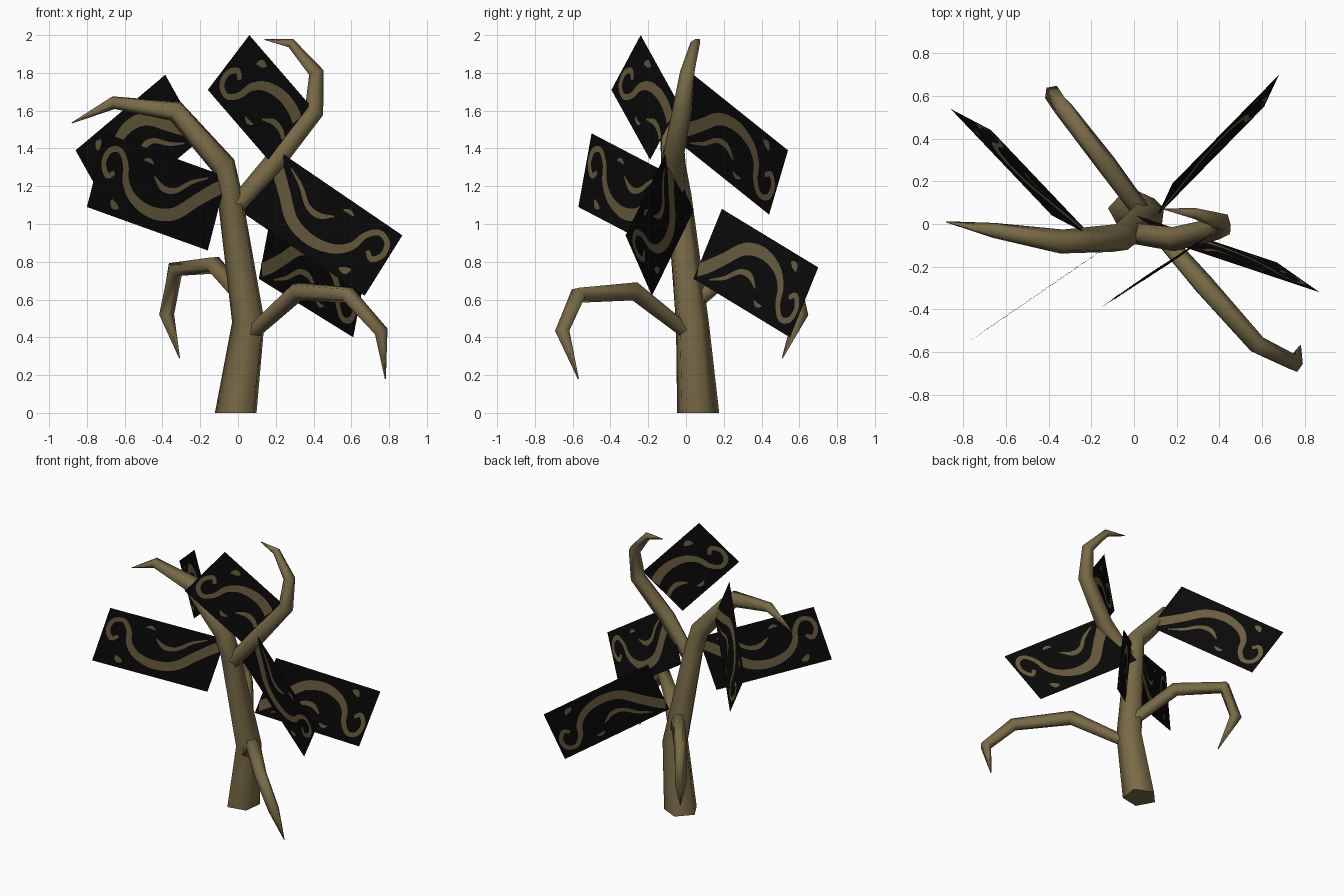
import bpy
import bmesh
import math
from mathutils import Vector

cube = bpy.data.objects.get("Cube")
if cube:
    bpy.data.objects.remove(cube, do_unlink=True)


def make_material(name, rgb):
    mat = bpy.data.materials.new(name)
    mat.use_nodes = True
    mat.diffuse_color = (*rgb, 1)
    bsdf = next(n for n in mat.node_tree.nodes if n.type == 'BSDF_PRINCIPLED')
    bsdf.inputs["Base Color"].default_value = (*rgb, 1)
    bsdf.inputs["Roughness"].default_value = 0.9
    return mat


BARK = make_material("olive bark", (0.19, 0.145, 0.062))
BLACK = make_material("leaf black", (0.003, 0.003, 0.003))
VINE = make_material("vine olive", (0.15, 0.115, 0.05))


def finish(name, bm, materials):
    mesh = bpy.data.meshes.new(name)
    bm.to_mesh(mesh)
    bm.free()
    for mat in materials:
        mesh.materials.append(mat)
    obj = bpy.data.objects.new(name, mesh)
    bpy.context.collection.objects.link(obj)
    return obj


# Tapered limb: rings carried along a path of (x, y, z, radius)
def limb(name, path, sides=5, turn=0.0):
    bm = bmesh.new()
    points = [Vector(p[:3]) for p in path]
    steps = [(b - a).normalized() for a, b in zip(points, points[1:])]
    normals = [steps[0]] + [(a + b).normalized() for a, b in zip(steps, steps[1:])] + [steps[-1]]
    if points[0].z == 0:
        normals[0] = Vector((0, 0, 1))
    across = normals[0].orthogonal().normalized()
    if points[0].z == 0:
        across = Vector((1, 0, 0))
    rings = []
    for point, normal, entry in zip(points, normals, path):
        across = (across - normal * across.dot(normal)).normalized()
        side = normal.cross(across)
        ring = []
        for i in range(sides):
            a = turn + math.tau * i / sides
            ring.append(bm.verts.new(point + entry[3] * (across * math.cos(a) + side * math.sin(a))))
        rings.append(ring)
    for low, high in zip(rings, rings[1:]):
        for i in range(sides):
            j = (i + 1) % sides
            bm.faces.new((low[i], low[j], high[j], high[i])).smooth = True
    # Flat end caps with crisp rims
    for ring in (rings[0][::-1], rings[-1]):
        cap = bm.faces.new(ring)
        for edge in cap.edges:
            edge.smooth = False
    return finish(name, bm, [BARK])


limb("trunk", [(-0.005, 0.06, 0, 0.118), (0.06, 0.03, 0.48, 0.092),
               (-0.04, -0.04, 1.15, 0.07), (-0.075, -0.07, 1.31, 0.07),
               (-0.33, -0.085, 1.6, 0.06), (-0.66, -0.03, 1.645, 0.037),
               (-0.88, 0.01, 1.535, 0.003)], turn=math.radians(245))
limb("upper_branch", [(-0.02, -0.04, 1.08, 0.05), (0.2, -0.07, 1.33, 0.06),
                      (0.405, -0.02, 1.59, 0.055), (0.415, 0.01, 1.8, 0.042),
                      (0.28, 0.05, 1.955, 0.027), (0.14, 0.07, 1.977, 0.003)])
limb("lower_front_branch", [(0.06, 0.02, 0.41, 0.04), (0.32, -0.28, 0.645, 0.052),
                            (0.58, -0.57, 0.625, 0.046), (0.755, -0.655, 0.43, 0.04),
                            (0.78, -0.57, 0.18, 0.003)])
limb("lower_back_branch", [(0.04, 0.05, 0.59, 0.045), (-0.13, 0.28, 0.785, 0.05),
                           (-0.335, 0.55, 0.76, 0.046), (-0.38, 0.61, 0.52, 0.042),
                           (-0.31, 0.51, 0.29, 0.003)])

# Vine strokes on a leaf panel: (along, across, half width)
CURL = [(0.0, 0.88, 0.035), (0.08, 0.76, 0.036), (0.19, 0.56, 0.034), (0.33, 0.3, 0.034),
        (0.5, 0.22, 0.032), (0.66, 0.3, 0.026), (0.755, 0.48, 0.021), (0.79, 0.7, 0.017),
        (0.86, 0.85, 0.016), (0.94, 0.8, 0.016), (0.96, 0.62, 0.015), (0.91, 0.48, 0.016),
        (0.86, 0.55, 0.012)]
TENDRIL = [(0.14, 0.9, 0.004), (0.26, 0.77, 0.011), (0.36, 0.6, 0.014),
           (0.46, 0.57, 0.017), (0.55, 0.68, 0.004)]
BUD = [(0.76, 0.12, 0.006), (0.8, 0.14, 0.02), (0.83, 0.2, 0.006)]
SEED = [(0.58, 0.83, 0.004), (0.62, 0.86, 0.012), (0.66, 0.84, 0.004)]


def smooth_path(points, cuts=4):
    pts = [Vector(p) for p in points]
    pts = [pts[0] * 2 - pts[1]] + pts + [pts[-1] * 2 - pts[-2]]
    out = []
    for a, b, c, d in zip(pts, pts[1:], pts[2:], pts[3:]):
        for k in range(cuts):
            t = k / cuts
            out.append(0.5 * (2 * b + (c - a) * t + (2 * a - 5 * b + 4 * c - d) * t * t
                              + (3 * b - a - 3 * c + d) * t ** 3))
    return out + [pts[-2]]


# Rectangular leaf panel with painted vines on both sides
def leaf(name, inner, outer, inner_far, start=0.0):
    origin = Vector(inner)
    along = Vector(outer) - origin
    across = Vector(inner_far) - origin
    normal = along.cross(across).normalized()
    bm = bmesh.new()
    quad = (origin, origin + along, origin + along + across, origin + across)
    bm.faces.new([bm.verts.new(p) for p in quad])
    length, width = along.length / (1 - start), across.length
    for stroke in (CURL, TENDRIL, BUD, SEED):
        samples = [p for p in smooth_path(stroke) if p.x >= start]
        if len(samples) < 2:
            continue
        flat = [Vector(((p.x - start) * length, p.y * width)) for p in samples]
        for lift in (0.003, -0.003):
            pairs = []
            for i, p in enumerate(flat):
                way = flat[min(i + 1, len(flat) - 1)] - flat[max(i - 1, 0)]
                edge = Vector((-way.y, way.x)).normalized() * samples[i].z
                pair = []
                for q in (p + edge, p - edge):
                    u = min(max(q.x / along.length, 0), 1)
                    v = min(max(q.y / width, 0), 1)
                    pair.append(bm.verts.new(origin + along * u + across * v + normal * lift))
                pairs.append(pair)
            for (a, b), (c, d) in zip(pairs, pairs[1:]):
                loop = (a, b, d, c) if lift > 0 else (c, d, b, a)
                bm.faces.new(loop).material_index = 1
    return finish(name, bm, [BLACK, VINE])


leaf("top_leaf", (0.38, -0.035, 1.63), (0.06, -0.24, 2.0), (0.16, -0.19, 1.34), start=0.33)
leaf("right_front_leaf", (-0.16, -0.13, 0.86), (-0.8, -0.57, 1.09), (-0.06, -0.06, 1.25))
leaf("right_back_leaf", (-0.385, 0.04, 1.79), (-0.86, 0.54, 1.39), (-0.195, -0.06, 1.45))
leaf("left_front_leaf", (0.01, 0.04, 1.07), (0.67, -0.18, 0.62), (0.21, -0.1, 1.39))
leaf("left_back_leaf", (0.18, 0.19, 1.08), (0.68, 0.7, 0.77), (0.11, 0.04, 0.71))
